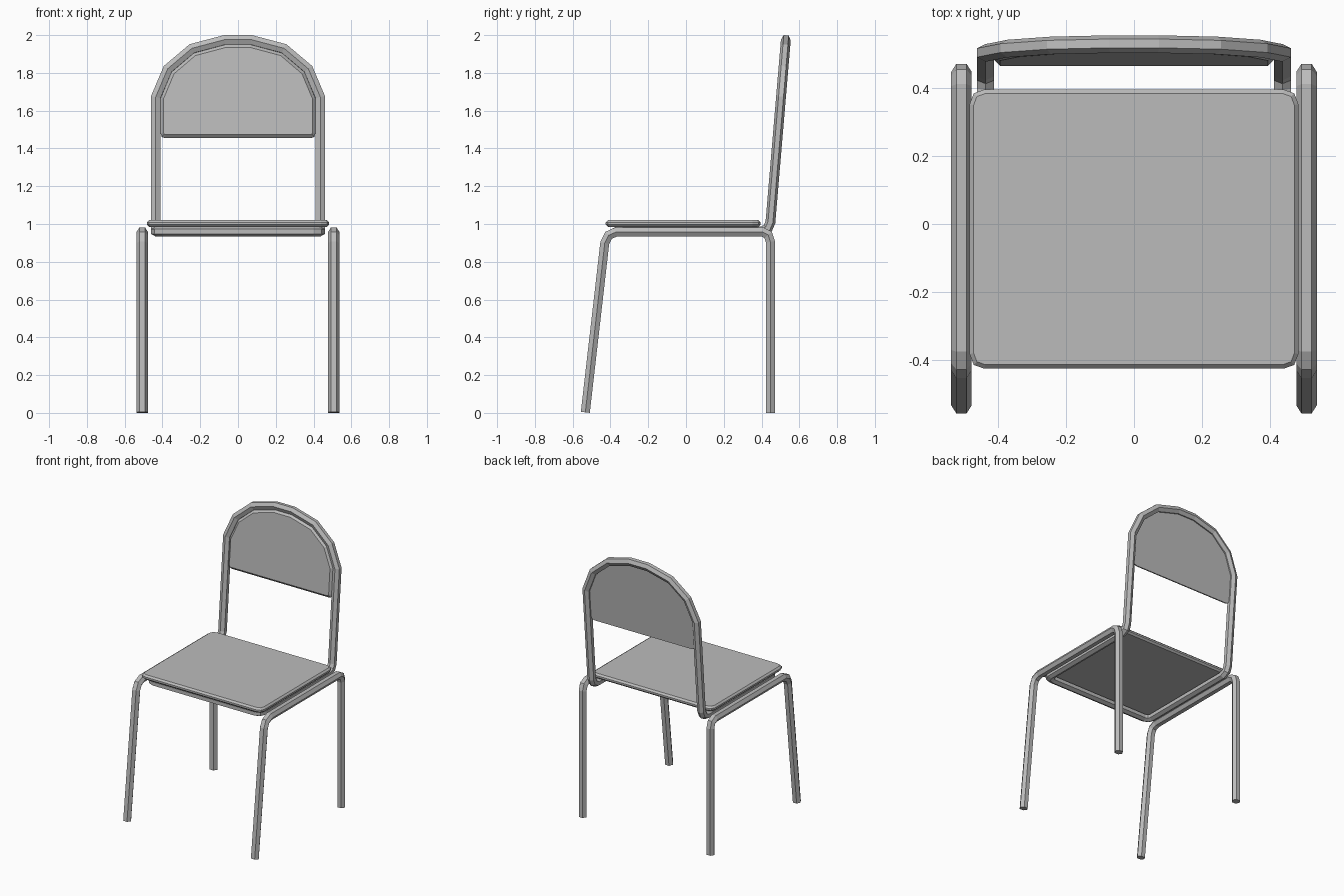
import bpy
import bmesh
from math import cos, sin, pi
from mathutils import Vector

cube = bpy.data.objects.get("Cube")
if cube:
    bpy.data.objects.remove(cube, do_unlink=True)

grey = bpy.data.materials.new("plain grey")
grey.use_nodes = True
grey.diffuse_color = (0.5, 0.5, 0.5, 1)
grey.node_tree.nodes["Principled BSDF"].inputs["Base Color"].default_value = (0.5, 0.5, 0.5, 1)


def add_object(name, bm):
    bmesh.ops.recalc_face_normals(bm, faces=bm.faces)
    mesh = bpy.data.meshes.new(name)
    bm.to_mesh(mesh)
    bm.free()
    mesh.materials.append(grey)
    obj = bpy.data.objects.new(name, mesh)
    bpy.context.collection.objects.link(obj)
    return obj


def tube(name, path, normal, along, across, phase=0.0, closed=False):
    """Sweep a six-sided section along a path with mitred bends."""
    pts = [Vector(p) for p in path]
    n = len(pts)
    u = Vector(normal)
    bm = bmesh.new()
    rings = []
    for i, p in enumerate(pts):
        t_in = (p - pts[i - 1]).normalized()
        t_out = (pts[(i + 1) % n] - p).normalized()
        if not closed and i == 0:
            t_in = t_out
        if not closed and i == n - 1:
            t_out = t_in
        u = (u - t_in * u.dot(t_in)).normalized()
        b = t_in.cross(u)
        mitre = (t_in + t_out).normalized()
        ring = []
        for k in range(6):
            a = phase + k * pi / 3
            o = b * across * cos(a) + u * along * sin(a)
            o -= t_in * (o.dot(mitre) / t_in.dot(mitre))
            ring.append(bm.verts.new(p + o))
        rings.append(ring)
        u = t_in.rotation_difference(t_out) @ u
    for i in range(n if closed else n - 1):
        r, s = rings[i], rings[(i + 1) % n]
        for k in range(6):
            m = (k + 1) % 6
            bm.faces.new((r[k], r[m], s[m], s[k]))
    if not closed:
        bm.faces.new(rings[0])
        bm.faces.new(rings[-1])
    return add_object(name, bm)


def slab(name, outline, depth, bevel, both):
    """Extrude an outline and bevel the rim of one or both flat sides."""
    bm = bmesh.new()
    base = bm.faces.new([bm.verts.new(p) for p in outline])
    ext = bmesh.ops.extrude_face_region(bm, geom=[base], use_keep_orig=True)
    moved = [g for g in ext["geom"] if isinstance(g, bmesh.types.BMVert)]
    top = next(g for g in ext["geom"] if isinstance(g, bmesh.types.BMFace))
    bmesh.ops.translate(bm, verts=moved, vec=depth)
    rim = list(base.edges) + (list(top.edges) if both else [])
    bmesh.ops.bevel(bm, geom=rim, offset=bevel, segments=1, affect='EDGES')
    return add_object(name, bm)


def mirrored(half):
    return half + [(-x, *rest) for x, *rest in reversed(half)]


# Side legs: one bent tube on each side
leg_path = [(-0.533, 0.003), (-0.43, 0.90), (-0.41, 0.94), (-0.37, 0.958),
            (0.405, 0.958), (0.435, 0.942), (0.447, 0.905), (0.447, 0)]
for side, x in (("right", -0.507), ("left", 0.507)):
    tube(side + "_legs", [(x, y, z) for y, z in leg_path],
         (0, -1, 0), 0.0275, 0.03)


# Seat and back frame: one closed loop, leaning back above the seat
def lean(z):
    return 0.447 + (z - 1.01) * 0.0845


half = [(0.395, -0.37, 0.96), (0.424, -0.358, 0.96), (0.436, -0.33, 0.96),
        (0.436, 0.40, 0.96), (0.436, 0.432, 0.975), (0.436, 0.447, 1.01)]
arch = [(0.436, 1.67), (0.372, 1.82), (0.244, 1.928), (0.07, 1.974)]
half += [(x, lean(z), z) for x, z in arch]
tube("seat_and_back_frame", mirrored(half), (0, 0, 1), 0.026, 0.029,
     phase=pi / 6 + pi / 3, closed=True)

# Seat board with rounded corners
corner = [(0.483, 0.352), (0.471, 0.384), (0.44, 0.395)]
back_edge = mirrored(corner)
front_edge = [(x, -0.03 - y) for x, y in reversed(back_edge)]
slab("seat", [(x, y, 0.985) for x, y in back_edge + front_edge],
     Vector((0, 0, 0.036)), 0.012, True)

# Backrest panel filling the arch, bevelled on the front
normal = Vector((0, 1, -0.0845)).normalized()
panel = mirrored([(0.385, 1.455), (0.404, 1.461), (0.41, 1.48), (0.41, 1.665),
                  (0.352, 1.803), (0.234, 1.904), (0.066, 1.949)])
slab("backrest", [Vector((x, lean(z), z)) - normal * 0.022 for x, z in panel],
     normal * 0.026, 0.016, False)
